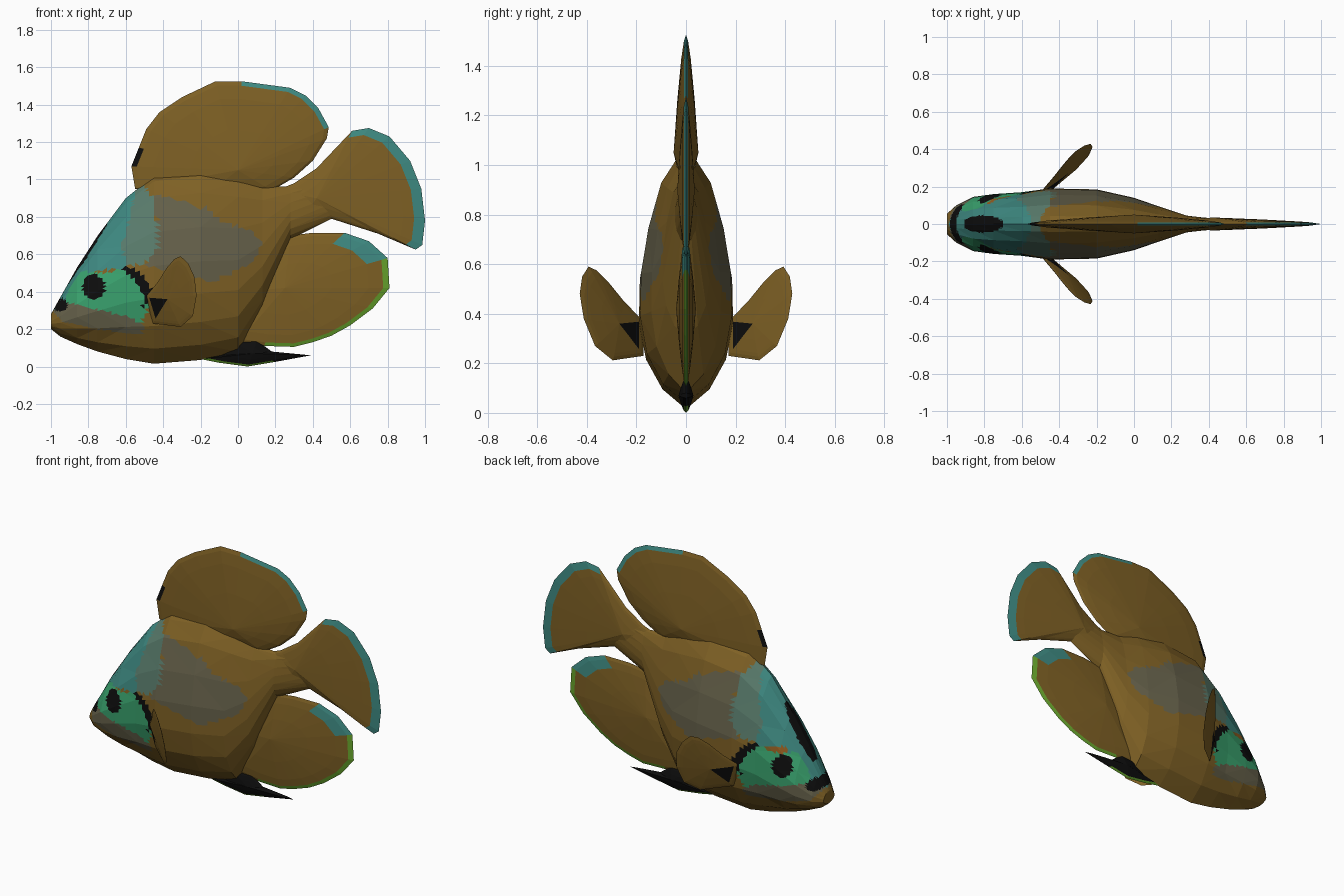
import bpy, bmesh
from mathutils import Vector

cube = bpy.data.objects.get("Cube")
if cube:
    bpy.data.objects.remove(cube)

# Flat colours, linear values
COLOURS = {
    "brown": (.21, .118, .018), "teal": (.048, .25, .22),
    "sea_grey": (.1, .2, .15), "grey": (.13, .118, .068),
    "green": (.04, .35, .15), "black": (.004, .004, .004),
    "lime": (.14, .38, .026), "orange": (.3, .11, .015),
}
NAMES = list(COLOURS)
MATERIALS = []
for name, rgb in COLOURS.items():
    mat = bpy.data.materials.new(name)
    mat.use_nodes = True
    mat.diffuse_color = (*rgb, 1)
    shader = mat.node_tree.nodes["Principled BSDF"]
    shader.inputs["Base Color"].default_value = (*rgb, 1)
    shader.inputs["Roughness"].default_value = .9
    MATERIALS.append(mat)


def make_object(name, bm):
    bmesh.ops.recalc_face_normals(bm, faces=bm.faces[:])
    mesh = bpy.data.meshes.new(name)
    bm.to_mesh(mesh)
    bm.free()
    for mat in MATERIALS:
        mesh.materials.append(mat)
    obj = bpy.data.objects.new(name, mesh)
    bpy.context.collection.objects.link(obj)
    return obj


def inside(x, z, outline):
    """Even-odd test of a point against an outline in the side plane."""
    hit = False
    for (ax, az), (bx, bz) in zip(outline, outline[1:] + outline[:1]):
        if (az > z) != (bz > z) and x < (bx - ax) * (z - az) / (bz - az) + ax:
            hit = not hit
    return hit


def in_ellipse(x, z, cx, cz, rx, rz):
    return ((x - cx) / rx) ** 2 + ((z - cz) / rz) ** 2 < 1


# Painted regions of the body, as side outlines
CHEEK = [(-.95, .28), (-.9, .42), (-.84, .51), (-.72, .5), (-.6, .53), (-.5, .44),
         (-.48, .32), (-.53, .2), (-.62, .18), (-.75, .22), (-.94, .24)]
GILL = [(-.63, .52), (-.56, .53), (-.5, .48), (-.45, .4), (-.46, .36),
        (-.52, .29), (-.5, .38), (-.55, .46)]
JAW = [(-.99, .3), (-.94, .24), (-.75, .2), (-.52, .17), (-.5, .22), (-.6, .27), (-.9, .34)]
FACE = [(-1, .3), (-.9, .3), (-.84, .5), (-.6, .53), (-.62, .65), (-.58, .8),
        (-.53, 1), (-.9, 1)]
NAPE = [(-.62, .53), (-.5, .55), (-.43, .62), (-.44, .88), (-.53, 1), (-.64, .8)]
FLANK = [(-.5, .54), (-.35, .5), (-.15, .45), (-.04, .5), (.08, .56), (.13, .66),
         (.08, .72), (-.08, .77), (-.16, .84), (-.44, .92), (-.43, .62)]


def body_colour(c):
    x, y, z = c
    if in_ellipse(x, z, -.77, .425, .062, .068) or in_ellipse(x, z, -.95, .33, .04, .035):
        return "black"
    if in_ellipse(x, y, -.81, 0, .11, .045) and z > .45 or inside(x, z, GILL):
        return "black"
    if y > 0 and in_ellipse(x, z, -.74, .52, .05, .02):
        return "orange"
    for outline, colour in ((JAW, "grey"), (CHEEK, "green"), (FACE, "teal"),
                            (NAPE, "sea_grey"), (FLANK, "grey")):
        if inside(x, z, outline):
            return colour
    return "brown"


# Body: stations (x, bottom, top, half width) lofted with one cross-section
STATIONS = [(-1, .2, .28, .055), (-.95, .16, .37, .1), (-.86, .12, .53, .145),
            (-.75, .08, .7, .16), (-.6, .04, .9, .17), (-.45, .015, 1.02, .19),
            (-.2, .035, 1.05, .185), (0, .08, 1.02, .14), (.13, .3, .97, .095),
            (.28, .68, .96, .045), (.5, .79, 1.02, .02)]
SECTION = [(.08, .5), (.2, .85), (.35, 1), (.52, .98), (.7, .82), (.88, .54), (.97, .22)]
bm = bmesh.new()
loops = []
for x, low, high, width in STATIONS:
    right = [(x, -w * width, low + h * (high - low)) for h, w in SECTION]
    left = [(x, -y, z) for x, y, z in reversed(right)]
    loop = [(x, 0, low)] + right + [(x, 0, high)] + left
    loops.append([bm.verts.new(p) for p in loop])
for a, b in zip(loops, loops[1:]):
    for i in range(len(a)):
        j = (i + 1) % len(a)
        bm.faces.new((a[i], a[j], b[j], b[i]))
bm.faces.new(loops[0])
bm.faces.new(loops[-1])
bmesh.ops.triangulate(bm, faces=bm.faces[:])
bmesh.ops.subdivide_edges(bm, edges=bm.edges[:], cuts=5, use_grid_fill=True)
for face in bm.faces:
    face.material_index = NAMES.index(body_colour(face.calc_center_median()))
make_object("body", bm)


def flat(u, y, z):
    return Vector((u, y, z))


def make_fin(name, root, outline, thick, rim, rule, place=flat):
    """Lens-shaped fin: rings shrink from the outline to the root on both sides."""
    bm = bmesh.new()
    edge = [bm.verts.new(place(u, 0, z)) for u, z in outline]
    count = len(outline)
    for side in (-1, 1):
        outer, outer_scale = edge, 1
        for scale in (rim, .8, .45, 0):
            y = side * thick * (1 - scale) ** .6
            spots = [(root[0] + (u - root[0]) * scale, root[1] + (z - root[1]) * scale)
                     for u, z in outline]
            if scale:
                inner = [bm.verts.new(place(u, y, z)) for u, z in spots]
            else:
                inner = [bm.verts.new(place(root[0], y, root[1]))] * count
            for i in range(count):
                j = (i + 1) % count
                quad = [outer[i], outer[j], inner[j], inner[i]]
                face = bm.faces.new(quad if scale else quad[:3])
                u, z = (Vector(outline[i]) + Vector(outline[j])) / 2
                face.material_index = NAMES.index(rule(u, z, outer_scale))
            outer, outer_scale = inner, scale
    return make_object(name, bm)


def dorsal_rule(u, z, ring):
    if ring == 1 and u < -.5 and 1.06 < z < 1.18:
        return "black"
    return "teal" if ring == 1 and u > .1 and z > 1.3 else "brown"


def tail_rule(u, z, ring):
    return "teal" if ring == 1 and u > .64 and (u > .96 or z > .9) else "brown"


def anal_rule(u, z, ring):
    if ring > .8 and u > .6 and z > .55:
        return "teal"
    return "lime" if ring == 1 and u > .15 and z < .52 else "brown"


def pelvic_rule(u, z, ring):
    return "lime" if ring == 1 and u < .18 and z < .03 else "black"


def pectoral_rule(u, z, ring):
    return "black" if ring < .9 and u < .02 else "brown"


# Fins on the centre line
make_fin("dorsal_fin", (0, 1.05),
         [(-.55, .95), (-.57, 1.07), (-.53, 1.17), (-.49, 1.27), (-.42, 1.36), (-.3, 1.44),
          (-.12, 1.525), (.02, 1.525), (.28, 1.49), (.36, 1.45), (.43, 1.38), (.485, 1.28),
          (.475, 1.22), (.4, 1.1), (.3, 1.01), (.18, .94), (-.2, .9)],
         .05, .95, dorsal_rule)
make_fin("tail_fin", (.42, .9),
         [(.2, .94), (.3, .98), (.42, 1.06), (.61, 1.26), (.7, 1.275), (.81, 1.23),
          (.92, 1.1), (.98, .95), (1, .78), (.985, .65), (.95, .625), (.75, .71),
          (.5, .79), (.28, .7)],
         .035, .9, tail_rule)
make_fin("anal_fin", (.25, .42),
         [(.28, .7), (.4, .715), (.57, .715), (.7, .67), (.8, .58), (.81, .42), (.72, .31),
          (.6, .22), (.5, .165), (.4, .13), (.3, .105), (.14, .11), (0, .13), (0, .4)],
         .04, .94, anal_rule)
make_fin("pelvic_fin", (.08, .07),
         [(-.2, .04), (-.09, .06), (-.02, .13), (.1, .14), (.18, .08), (.39, .06),
          (.2, .025), (.05, 0), (-.1, .02)],
         .03, .85, pelvic_rule)

# Paired side fins, swept back and outwards
for name, side in (("right_pectoral_fin", -1), ("left_pectoral_fin", 1)):
    def sweep(u, y, z, side=side):
        x = -.46 + .75 * u - .3 * (z - .3) - .65 * y
        return Vector((x, side * (.185 + .65 * u + .75 * y), z))
    make_fin(name, (.15, .36),
             [(-.02, .23), (-.02, .37), (.1, .45), (.2, .53), (.27, .575), (.32, .59),
              (.36, .55), (.375, .48), (.35, .38), (.28, .27), (.17, .212)],
             .018, .9, pectoral_rule, sweep)
